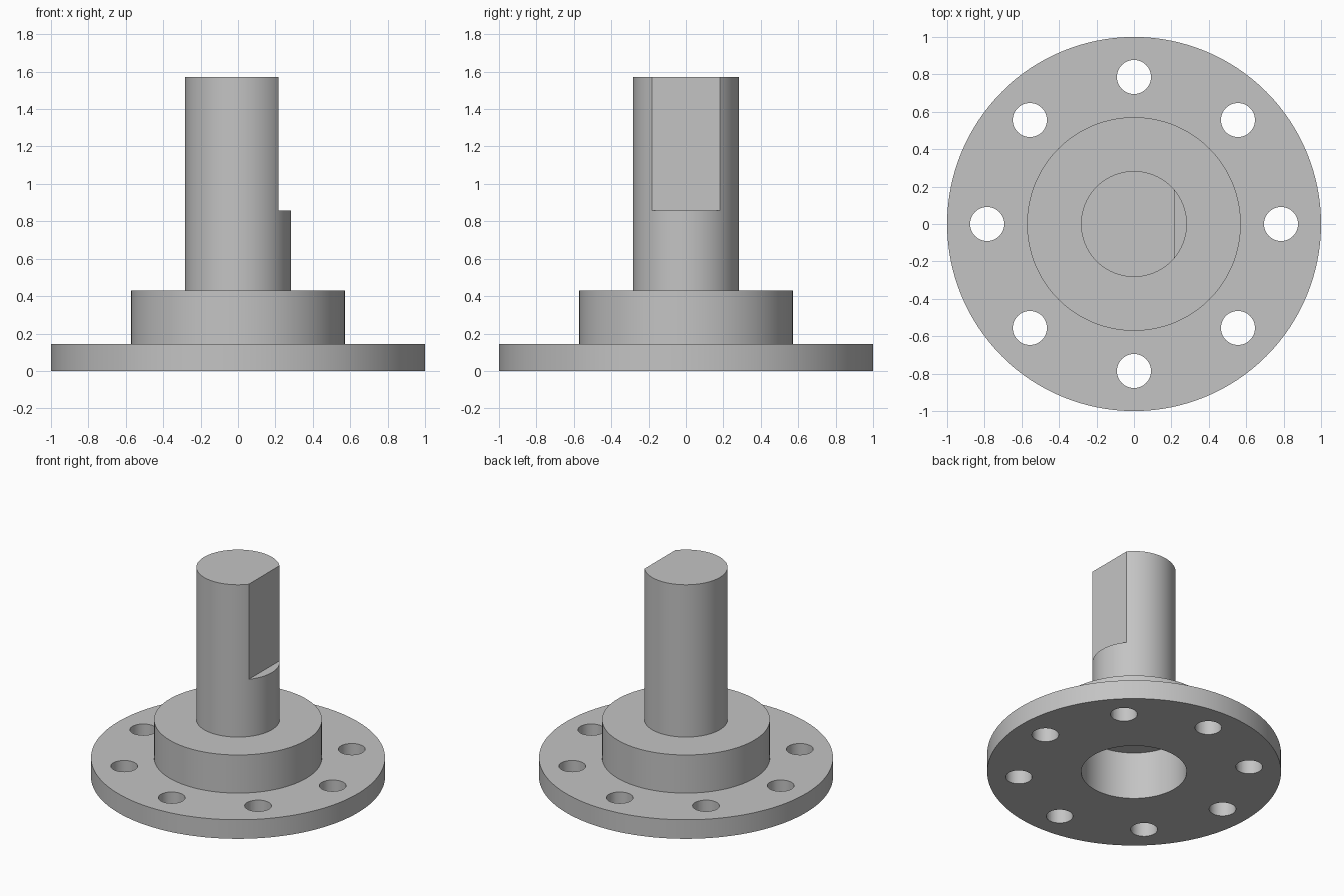
import bpy, bmesh, math

SEGMENTS = 128
FLANGE_TOP, HUB_TOP, FLAT_BASE, SHAFT_TOP = 0.143, 0.429, 0.858, 1.572
SHAFT_R, FLAT_X = 0.283, 0.217
BORE_R, BORE_DEPTH = 0.358, 0.356
BOLT_R, BOLT_CIRCLE, BOLT_COUNT = 0.091, 0.786, 8

cube = bpy.data.objects.get("Cube")
if cube:
    bpy.data.objects.remove(cube, do_unlink=True)

steel = bpy.data.materials.new("grey_steel")
steel.use_nodes = True
grey = (0.55, 0.55, 0.55, 1)
steel.diffuse_color = grey
steel.node_tree.nodes["Principled BSDF"].inputs["Base Color"].default_value = grey


def add_object(name, bm):
    mesh = bpy.data.meshes.new(name)
    bmesh.ops.recalc_face_normals(bm, faces=bm.faces)
    bm.to_mesh(mesh)
    bm.free()
    mesh.materials.append(steel)
    obj = bpy.data.objects.new(name, mesh)
    bpy.context.collection.objects.link(obj)
    return obj


def lathe(name, profile):
    """Spin an (r, z) profile around the z axis into a closed solid."""
    bm = bmesh.new()
    verts = [bm.verts.new((r, 0, z)) for r, z in profile]
    edges = [bm.edges.new(pair) for pair in zip(verts, verts[1:])]
    bmesh.ops.spin(bm, geom=verts + edges, cent=(0, 0, 0), axis=(0, 0, 1),
                   angle=math.tau, steps=SEGMENTS, use_duplicate=False)
    bmesh.ops.remove_doubles(bm, verts=bm.verts, dist=1e-5)
    # Close the bore ceiling and the shaft end
    bmesh.ops.holes_fill(bm, edges=[e for e in bm.edges if e.is_boundary], sides=0)
    return add_object(name, bm)


def cut(target, cutter):
    mod = target.modifiers.new(cutter.name, "BOOLEAN")
    mod.operation = "DIFFERENCE"
    mod.solver = "EXACT"
    mod.object = cutter
    bpy.context.view_layer.objects.active = target
    bpy.ops.object.modifier_apply(modifier=mod.name)
    bpy.data.objects.remove(cutter, do_unlink=True)


# Flange, hub and shaft in one turned body, with a blind bore underneath
body = lathe("flanged_shaft", [
    (BORE_R, BORE_DEPTH), (BORE_R, 0), (1, 0), (1, FLANGE_TOP),
    (0.571, FLANGE_TOP), (0.571, HUB_TOP),
    (SHAFT_R, HUB_TOP), (SHAFT_R, SHAFT_TOP)])

# Ring of bolt holes through the flange
bm = bmesh.new()
for i in range(BOLT_COUNT):
    a = math.tau * i / BOLT_COUNT
    made = bmesh.ops.create_cone(bm, cap_ends=True, segments=48,
                                 radius1=BOLT_R, radius2=BOLT_R, depth=0.5)
    bmesh.ops.translate(bm, verts=made["verts"],
                        vec=(BOLT_CIRCLE * math.cos(a), BOLT_CIRCLE * math.sin(a), 0))
cut(body, add_object("bolt_hole_cutter", bm))

# Flat milled on the left side of the shaft
bm = bmesh.new()
made = bmesh.ops.create_cube(bm, size=1)
bmesh.ops.translate(bm, verts=made["verts"], vec=(FLAT_X + 0.5, 0, FLAT_BASE + 0.5))
cut(body, add_object("shaft_flat_cutter", bm))

# Smooth round walls with crisp machined edges
bpy.ops.object.select_all(action="DESELECT")
body.select_set(True)
bpy.context.view_layer.objects.active = body
bpy.ops.object.shade_smooth_by_angle(angle=math.radians(25))
